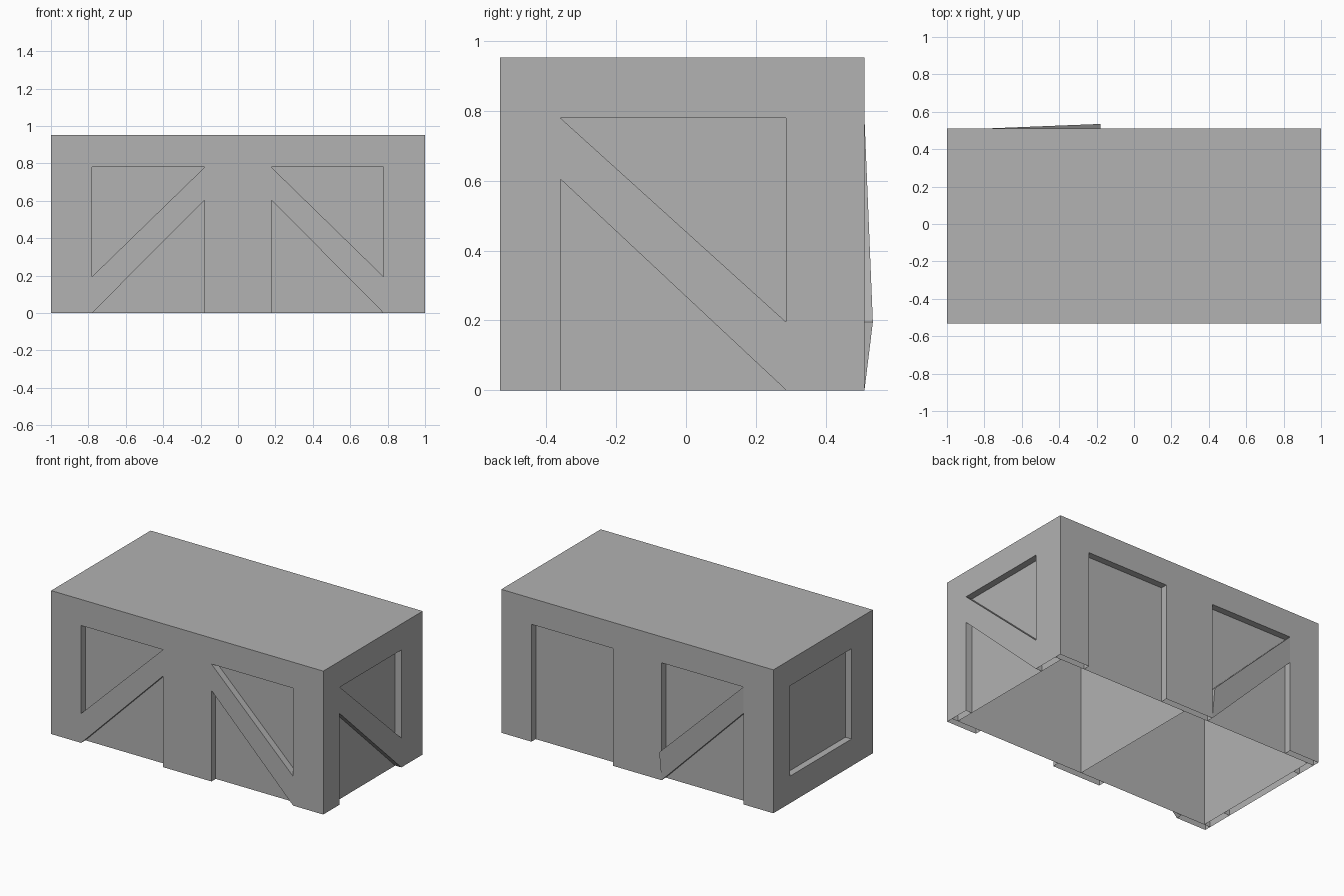
import bpy, bmesh

if "Cube" in bpy.data.objects:
    bpy.data.objects.remove(bpy.data.objects["Cube"])

X, Y0, Y1, H, T = 1.0, -0.533, 0.511, 0.953, 0.045   # outer box and wall thickness
TOP = 0.78                                            # opening height

grey = bpy.data.materials.new("dark_grey")
grey.diffuse_color = (0.445, 0.445, 0.445, 1)
grey.use_nodes = True
grey.node_tree.nodes["Principled BSDF"].inputs["Base Color"].default_value = grey.diffuse_color

# Map wall coordinates (along, depth inward, up) to the model
SIDES = {
    "front": lambda u, d, z: (u, Y0 + d, z),
    "back": lambda u, d, z: (u, Y1 - d, z),
    "right": lambda u, d, z: (X - d, u, z),
    "left": lambda u, d, z: (-X + d, u, z),
}


def finish(name, bm):
    me = bpy.data.meshes.new(name)
    bm.to_mesh(me)
    bm.free()
    me.materials.append(grey)
    ob = bpy.data.objects.new(name, me)
    bpy.context.collection.objects.link(ob)
    return ob


def slab(name, side, outline, bulge=None):
    """Outline on one wall, given depth T; back, top and bottom stay open."""
    f = SIDES[side]
    bm = bmesh.new()
    n = len(outline)
    outer = [bm.verts.new(f(u, -(bulge or {}).get(i, 0), z)) for i, (u, z) in enumerate(outline)]
    inner = [bm.verts.new(f(u, T, z)) for u, z in outline]
    bm.faces.new(outer)
    drop = [bm.faces.new(inner)]
    for i in range(n):
        j = (i + 1) % n
        q = bm.faces.new((outer[i], outer[j], inner[j], inner[i]))
        if outline[i][1] == outline[j][1] and outline[i][1] in (0, H):
            drop.append(q)
    bmesh.ops.recalc_face_normals(bm, faces=bm.faces[:])
    bmesh.ops.delete(bm, geom=drop, context='FACES_ONLY')
    return finish(name, bm)


def wall(side, a, b, openings):
    pts = [(a, H), (a, 0)]
    for l, r in openings:
        pts += [(l, 0), (l, TOP), (r, TOP), (r, 0)]
    slab(side + "_wall", side, pts + [(b, 0), (b, H)])


def brace(name, side, low, high, bulge=None):
    slab(name, side, [(low, 0.0), (low, 0.195), (high, TOP), (high, 0.605)], bulge)


# Walls with openings
doors = [(-0.78, -0.178), (0.178, 0.778)]
wall("front", -X, X, doors)
wall("back", -X, X, doors)
wall("right", Y0 + T, Y1 - T, [(-0.36, 0.287)])
wall("left", Y0 + T, Y1 - T, [(-0.31, 0.335)])

# Window sill on the left side
slab("left_window_sill", "left", [(-0.31, 0), (0.335, 0), (0.335, 0.18), (-0.31, 0.18)])

# Diagonal braces; the back one has one corner warped outward
brace("front_left_brace", "front", -0.78, -0.178)
brace("front_right_brace", "front", 0.778, 0.178)
brace("right_brace", "right", 0.287, -0.36)
brace("back_brace", "back", -0.178, -0.78, {1: 0.024})

# Flat roof
bm = bmesh.new()
bm.faces.new([bm.verts.new(p) for p in ((-X, Y0, H), (X, Y0, H), (X, Y1, H), (-X, Y1, H))])
finish("roof", bm)

# Inner shell forming the recessed panels, open below
bm = bmesh.new()
bmesh.ops.create_cube(bm, size=1)
for v in bm.verts:
    v.co = ((X - T) * (1 if v.co.x > 0 else -1),
            Y1 - T if v.co.y > 0 else Y0 + T,
            H - T if v.co.z > 0 else 0)
bm.normal_update()
bmesh.ops.delete(bm, geom=[f for f in bm.faces if f.calc_center_median().z < 0.01], context='FACES')
finish("inner_panels", bm)

# Middle partition
bm = bmesh.new()
bm.faces.new([bm.verts.new((0, y, z)) for y, z in
              ((Y0 + T, 0), (Y1 - T, 0), (Y1 - T, H - T), (Y0 + T, H - T))])
finish("middle_partition", bm)
